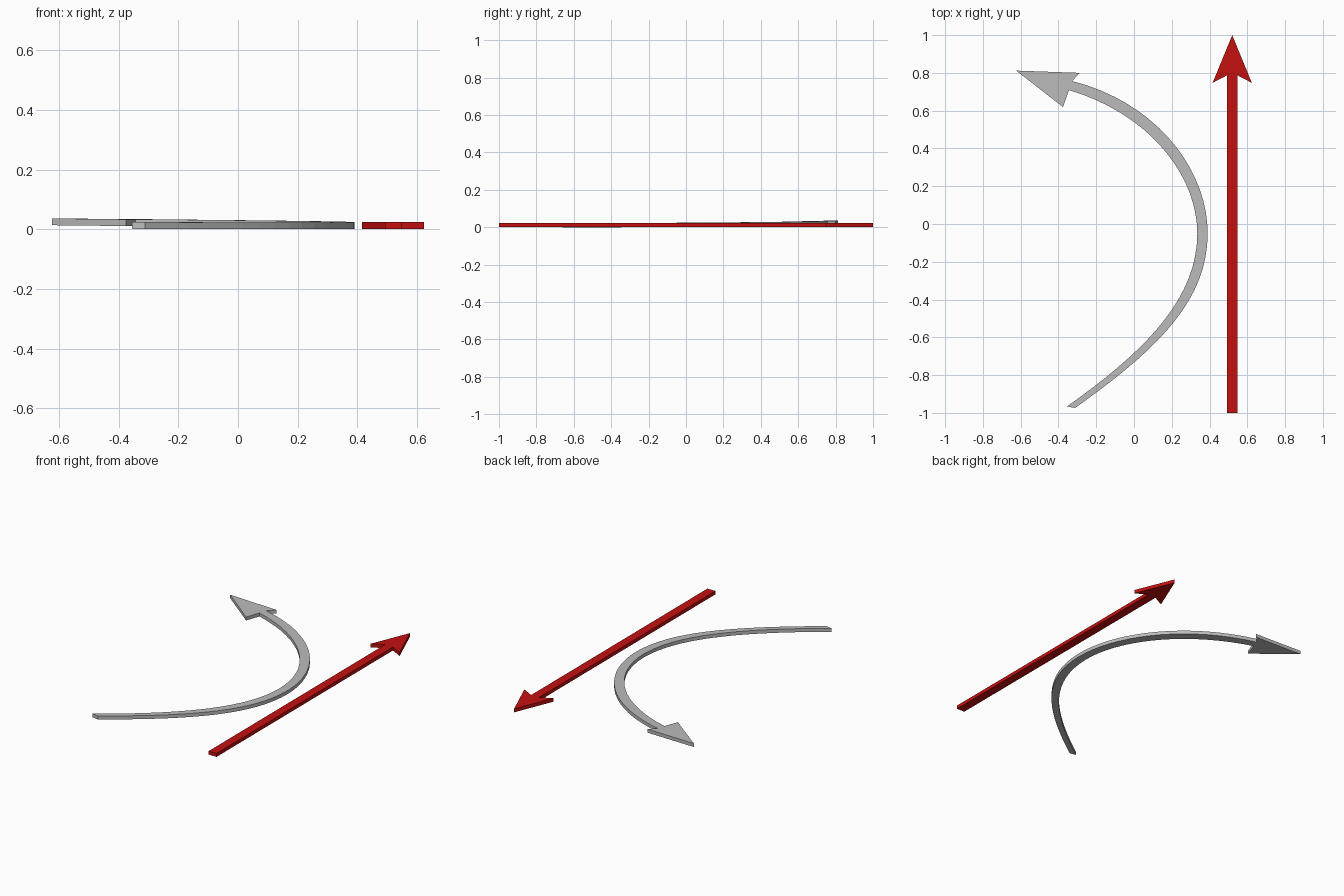
import bpy, bmesh
from mathutils import Vector
from mathutils.geometry import interpolate_bezier

if "Cube" in bpy.data.objects:
    bpy.data.objects.remove(bpy.data.objects["Cube"])

THICK = 0.0225


def material(name, rgb):
    m = bpy.data.materials.new(name)
    m.diffuse_color = (*rgb, 1)
    m.use_nodes = True
    m.node_tree.nodes["Principled BSDF"].inputs["Base Color"].default_value = m.diffuse_color
    return m


def bezier(a, b, c, d, n=18):
    pts = interpolate_bezier(*[Vector((*p, 0)) for p in (a, b, c, d)], n)
    return [(p.x, p.y) for p in pts]


def plate(name, outline, mat, base):
    """Flat outline raised to a plate; base(x, y) gives its underside height."""
    bm = bmesh.new()
    face = bm.faces.new([bm.verts.new((x, y, base(x, y))) for x, y in outline])
    top = bmesh.ops.extrude_face_region(bm, geom=[face], use_keep_orig=True)
    for v in top["geom"]:
        if isinstance(v, bmesh.types.BMVert):
            v.co.z += THICK
    bmesh.ops.triangulate(bm, faces=[f for f in bm.faces if len(f.verts) > 4])
    bmesh.ops.recalc_face_normals(bm, faces=bm.faces)
    me = bpy.data.meshes.new(name)
    bm.to_mesh(me)
    bm.free()
    me.materials.append(mat)
    ob = bpy.data.objects.new(name, me)
    bpy.context.collection.objects.link(ob)
    return ob


red = material("red", (0.55, 0.005, 0.005))
grey = material("grey", (0.5, 0.5, 0.5))

# Straight arrow: half profile mirrored about its axis
half = [(0.028, -1.0), (0.028, 0.787), (0.104, 0.747), (0.0, 1.0)]
cx = 0.52
straight = [(cx + x, y) for x, y in half] + [(cx - x, y) for x, y in half[-2::-1]]
plate("straight_arrow", straight, red, lambda x, y: 0.0015)

# Curved arrow: outer edge, head, inner edge back to the tail
outer = (bezier((-.312, -.974), (.10, -.68), (.39, -.42), (.39, -.05))
         + bezier((.39, -.05), (.39, .28), (.13, .64), (-.328, .757))[1:])
inner = (bezier((-.355, -.966), (.05, -.68), (.335, -.40), (.335, -.05))
         + bezier((.335, -.05), (.335, .25), (.09, .58), (-.344, .709))[1:])
head = [(-.286, .80), (-.624, .812), (-.376, .619)]
# The whole curved arrow lies on a slightly tilted plane
plate("curved_arrow", outer + head + inner[::-1], grey,
      lambda x, y: 0.0015 - 0.0073 * (x - 0.36) + 0.0056 * (y + 0.05))
